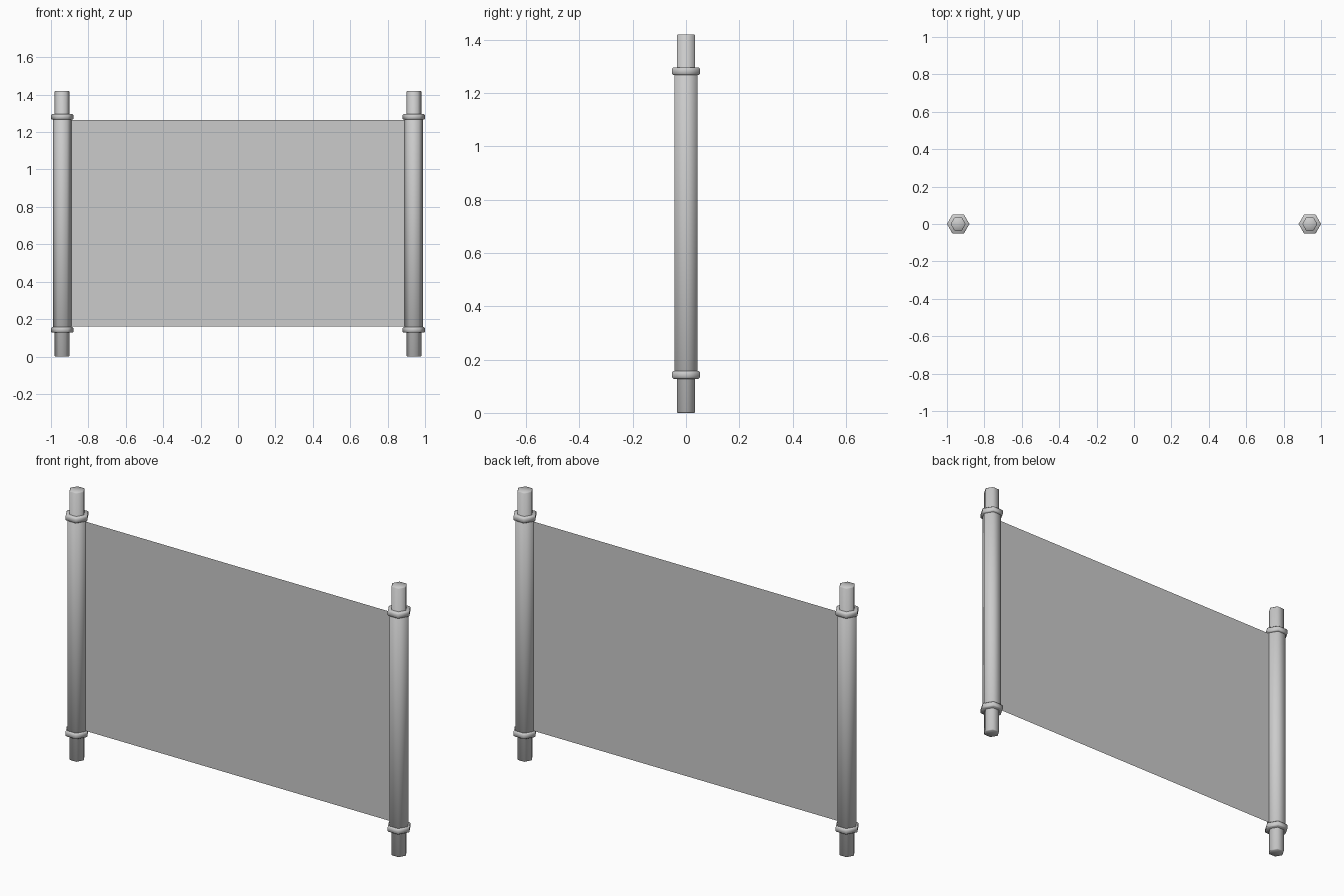
import bpy, bmesh, math

cube = bpy.data.objects.get("Cube")
if cube:
    bpy.data.objects.remove(cube, do_unlink=True)

grey = bpy.data.materials.new("plain grey")
grey.use_nodes = True
COLOUR = (0.6, 0.6, 0.6, 1)
grey.diffuse_color = COLOUR
grey.node_tree.nodes["Principled BSDF"].inputs["Base Color"].default_value = COLOUR

POST_X = 0.94


def add_object(name, bm):
    mesh = bpy.data.meshes.new(name)
    bmesh.ops.recalc_face_normals(bm, faces=bm.faces)
    bm.to_mesh(mesh)
    bm.free()
    mesh.materials.append(grey)
    obj = bpy.data.objects.new(name, mesh)
    bpy.context.collection.objects.link(obj)
    return obj


def hex_part(name, x, radius, bottom, top, bevel):
    """Smooth-shaded six-sided bar with softened end rims."""
    profile = [(radius - bevel, bottom), (radius, bottom + bevel),
               (radius, top - bevel), (radius - bevel, top)]
    bm = bmesh.new()
    rings = [[bm.verts.new((x + r * math.cos(i * math.pi / 3),
                            r * math.sin(i * math.pi / 3), z))
              for i in range(6)] for r, z in profile]
    for low, high in zip(rings, rings[1:]):
        for i in range(6):
            j = (i + 1) % 6
            bm.faces.new((low[i], low[j], high[j], high[i]))
    bm.faces.new(rings[0])
    bm.faces.new(rings[-1])
    for face in bm.faces:
        face.smooth = True
    return add_object(name, bm)


# Two rollers, each with a core rod and two collars
for side, x in (("left", POST_X), ("right", -POST_X)):
    hex_part(side + "_rod", x, 0.04, 0, 1.42, 0.004)
    hex_part(side + "_roller", x, 0.05, 0.14, 1.28, 0.002)
    hex_part(side + "_lower_collar", x, 0.06, 0.128, 0.157, 0.005)
    hex_part(side + "_upper_collar", x, 0.06, 1.267, 1.296, 0.005)

# Flat sheet stretched between the rollers
bm = bmesh.new()
bm.faces.new([bm.verts.new((x, 0, z)) for x, z in
              ((-POST_X, 0.16), (POST_X, 0.16), (POST_X, 1.264), (-POST_X, 1.264))])
add_object("sheet", bm)
